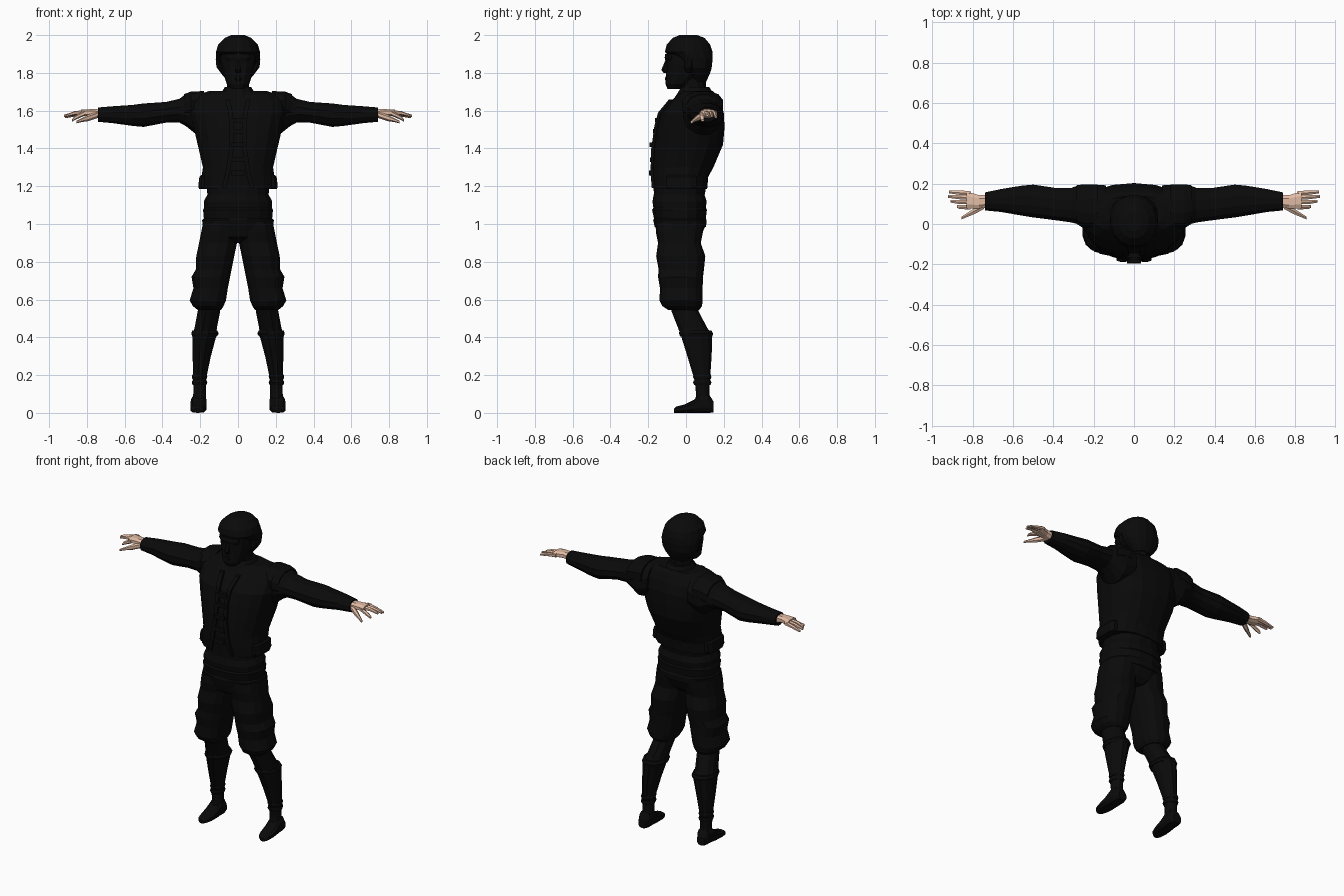
import bpy, bmesh, math


def material(name, rgb):
    m = bpy.data.materials.new(name)
    m.diffuse_color = (*rgb, 1)
    return m


BLACK = material("black_cloth", (0.003, 0.003, 0.003))
SKIN = material("skin", (0.76, 0.50, 0.37))


def finish(name, bm, mat, mirror):
    bmesh.ops.recalc_face_normals(bm, faces=bm.faces)
    me = bpy.data.meshes.new(name)
    bm.to_mesh(me)
    bm.free()
    me.materials.append(mat)
    ob = bpy.data.objects.new(name, me)
    bpy.context.collection.objects.link(ob)
    if mirror:
        ob.modifiers.new("mirror", 'MIRROR').use_mirror_merge = False
    return ob


def loft(name, axis, rings, n=12, power=2.0, mat=BLACK, mirror=False):
    """Skin rounded rings (t, a_min, a_max, b_min, b_max) placed along an axis."""
    bm = bmesh.new()
    loops = []
    for t, a0, a1, b0, b1 in rings:
        loop = []
        for i in range(n):
            w = 2 * math.pi * (i + 0.5) / n
            c, s = math.cos(w), math.sin(w)
            a = (a0 + a1) / 2 + (a1 - a0) / 2 * math.copysign(abs(c) ** (2 / power), c)
            b = (b0 + b1) / 2 + (b1 - b0) / 2 * math.copysign(abs(s) ** (2 / power), s)
            p = {'x': (t, a, b), 'y': (a, t, b), 'z': (a, b, t)}[axis]
            loop.append(bm.verts.new(p))
        loops.append(loop)
    for l0, l1 in zip(loops, loops[1:]):
        for i in range(n):
            j = (i + 1) % n
            bm.faces.new((l0[i], l0[j], l1[j], l1[i]))
    bm.faces.new(loops[0])
    bm.faces.new(loops[-1])
    return finish(name, bm, mat, mirror)


def sym(z, half, y0, y1):
    return (z, -half, half, y0, y1)


def strip(name, points, half, thick, mirror=False):
    """Flat band following (x, y, z) points on the front of the body."""
    bm = bmesh.new()
    rows = [[bm.verts.new((x + sx * half, y + dy, z))
             for sx, dy in ((-1, thick), (-1, 0), (1, 0), (1, thick))] for x, y, z in points]
    for r0, r1 in zip(rows, rows[1:]):
        for i in range(4):
            j = (i + 1) % 4
            bm.faces.new((r0[i], r0[j], r1[j], r1[i]))
    bm.faces.new(rows[0])
    bm.faces.new(rows[-1])
    return finish(name, bm, BLACK, mirror)


# Head: skull and jaw, hair cap, nose, ears, neck
loft("face", 'z', [sym(1.715, .035, -.098, -.03), sym(1.74, .06, -.108, .02),
                   sym(1.79, .078, -.106, .08), sym(1.84, .092, -.104, .10),
                   sym(1.90, .098, -.104, .11), sym(1.95, .085, -.085, .10)], 14, 2.3)
loft("hair", 'z', [sym(1.755, .055, .03, .108), sym(1.79, .085, .01, .125),
                   sym(1.825, .11, -.02, .137), sym(1.875, .119, -.05, .143),
                   sym(1.91, .119, -.114, .143), sym(1.95, .107, -.104, .13),
                   sym(1.985, .072, -.072, .10), sym(2.0, .035, -.035, .06)], 16, 2.2)
loft("nose", 'z', [sym(1.80, .016, -.118, -.08), sym(1.815, .018, -.131, -.08),
                   sym(1.87, .008, -.108, -.08)], 6)
loft("brow", 'z', [sym(1.862, .06, -.108, -.04), sym(1.88, .07, -.113, -.04),
                   sym(1.90, .07, -.11, -.04)], 10, 3)
loft("mouth", 'z', [sym(1.755, .018, -.110, -.07), sym(1.768, .024, -.113, -.07),
                    sym(1.78, .018, -.110, -.07)], 8)
loft("ear", 'z', [(1.80, .078, .092, .0, .025), (1.83, .085, .116, -.01, .04),
                  (1.87, .09, .12, -.005, .04)], 6, mirror=True)
loft("neck", 'z', [sym(1.60, .075, -.06, .13), sym(1.70, .062, -.03, .108),
                   sym(1.80, .06, -.03, .105)], 10)
loft("collar", 'z', [sym(1.64, .12, -.085, .165), sym(1.69, .095, -.05, .15),
                     sym(1.725, .072, -.028, .125)], 12)

# Shirt, belly sash and hips
loft("shirt", 'z', [sym(1.02, .182, -.165, .105), sym(1.15, .165, -.172, .10),
                    sym(1.30, .17, -.178, .13), sym(1.50, .2, -.158, .18)], 16, 2.4)
loft("sash", 'z', [sym(.985, .190, -.168, .108), sym(1.02, .193, -.176, .112),
                   sym(1.03, .184, -.172, .107), sym(1.075, .188, -.182, .113),
                   sym(1.085, .183, -.175, .107), sym(1.12, .184, -.18, .112),
                   sym(1.16, .162, -.172, .098)], 16, 2.4)
loft("hips", 'z', [sym(.90, .06, -.10, .05), sym(.93, .16, -.148, .078),
                   sym(.99, .188, -.166, .105), sym(1.03, .186, -.168, .105)], 16, 2.4)

# Vest with hem, front edges and lacing
loft("vest", 'z', [sym(1.185, .198, -.172, .112), sym(1.25, .195, -.178, .118),
                   sym(1.30, .188, -.180, .145), sym(1.42, .216, -.172, .196),
                   sym(1.50, .235, -.160, .203), sym(1.58, .255, -.140, .202),
                   sym(1.64, .255, -.09, .185), sym(1.685, .215, -.045, .16),
                   sym(1.705, .15, -.015, .14)], 18, 2.5)
loft("hem_pouch", 'z', [(1.185, .13, .208, -.10, .05), (1.20, .13, .212, -.11, .06),
                        (1.25, .13, .206, -.11, .06), (1.26, .13, .196, -.1, .05)],
     8, 4, mirror=True)
strip("vest_edge", [(.075, -.181, 1.19), (.055, -.188, 1.27), (.035, -.184, 1.40),
                    (.032, -.167, 1.52), (.04, -.148, 1.59), (.055, -.09, 1.66)],
      .012, .03, mirror=True)
for z, y in ((1.27, -.196), (1.34, -.190), (1.42, -.192), (1.49, -.176), (1.55, -.165)):
    strip("lace", [(0, y, z - .012), (0, y, z + .012)], .035, .035)

# Sleeves, from shoulder to cuff
loft("sleeve", 'x', [(.14, .0, .195, 1.50, 1.70), (.22, -.03, .20, 1.47, 1.70),
                     (.275, -.005, .195, 1.515, 1.692), (.31, .005, .182, 1.535, 1.665),
                     (.38, .015, .180, 1.535, 1.648), (.50, .03, .198, 1.512, 1.640),
                     (.56, .04, .192, 1.518, 1.632), (.66, .058, .175, 1.532, 1.625),
                     (.74, .066, .158, 1.54, 1.618)], 12, 2.2, mirror=True)
loft("shoulder_cap", 'x', [(.18, -.02, .2, 1.56, 1.706), (.25, -.025, .2, 1.55, 1.703),
                           (.285, -.002, .195, 1.54, 1.69)], 12, 2.3, mirror=True)

# Hands: palm, four fingers, thumb
loft("palm", 'x', [(.72, .08, .145, 1.555, 1.608), (.77, .075, .145, 1.568, 1.61),
                   (.83, .073, .165, 1.572, 1.606)], 8, 2.5, SKIN, True)
for k, (y, tip, tz) in enumerate(((.083, .878, 1.548), (.108, .91, 1.574),
                                  (.132, .922, 1.572), (.154, .917, 1.566))):
    loft("finger", 'x', [(.81, y - .012, y + .012, 1.574, 1.602),
                         (.865, y - .011, y + .013, tz + .002, tz + .024),
                         (tip, y - .003, y + .012, tz - .006, tz + .006)],
         6, mat=SKIN, mirror=True)
loft("thumb", 'x', [(.745, .072, .105, 1.56, 1.595), (.79, .048, .082, 1.545, 1.58),
                    (.825, .034, .058, 1.54, 1.562), (.855, .022, .038, 1.533, 1.547)],
     6, mat=SKIN, mirror=True)

# Baggy breeches gathered below the knee
loft("breeches", 'z', [(.545, .088, .215, -.095, .07), (.565, .075, .24, -.125, .085),
                       (.595, .062, .258, -.14, .088), (.66, .052, .238, -.138, .088),
                       (.72, .040, .248, -.148, .09), (.76, .032, .225, -.145, .095),
                       (.83, .018, .223, -.158, .102), (.90, .003, .208, -.148, .078),
                       (.96, .0, .196, -.16, .09), (1.01, .0, .186, -.16, .095)],
     14, 2.4, mirror=True)

# Lower legs with boot cuffs and ankle bands
loft("lower_leg", 'z', [(.04, .17, .245, .045, .14), (.10, .168, .238, .052, .125),
                        (.17, .17, .238, .045, .128), (.30, .142, .242, .005, .138),
                        (.41, .112, .243, -.03, .142), (.45, .11, .232, -.045, .115),
                        (.54, .092, .215, -.08, .068), (.60, .09, .215, -.08, .06)],
     12, mirror=True)
loft("boot_cuff", 'z', [(.405, .108, .245, -.034, .143), (.42, .10, .25, -.04, .146),
                        (.435, .106, .245, -.038, .138)], 12, mirror=True)
for z in (.16, .19):
    loft("ankle_band", 'z', [(z - .012, .166, .242, .042, .132), (z, .161, .246, .036, .136),
                             (z + .012, .164, .243, .038, .134)], 12, mirror=True)

# Shoes
loft("shoe", 'y', [(-.064, .20, .232, .0, .022), (-.05, .182, .246, 0, .034),
                   (-.01, .168, .254, 0, .044), (.04, .165, .254, 0, .068),
                   (.075, .165, .25, 0, .10), (.12, .166, .246, 0, .10),
                   (.146, .18, .235, .002, .06)], 10, 2.8, mirror=True)
